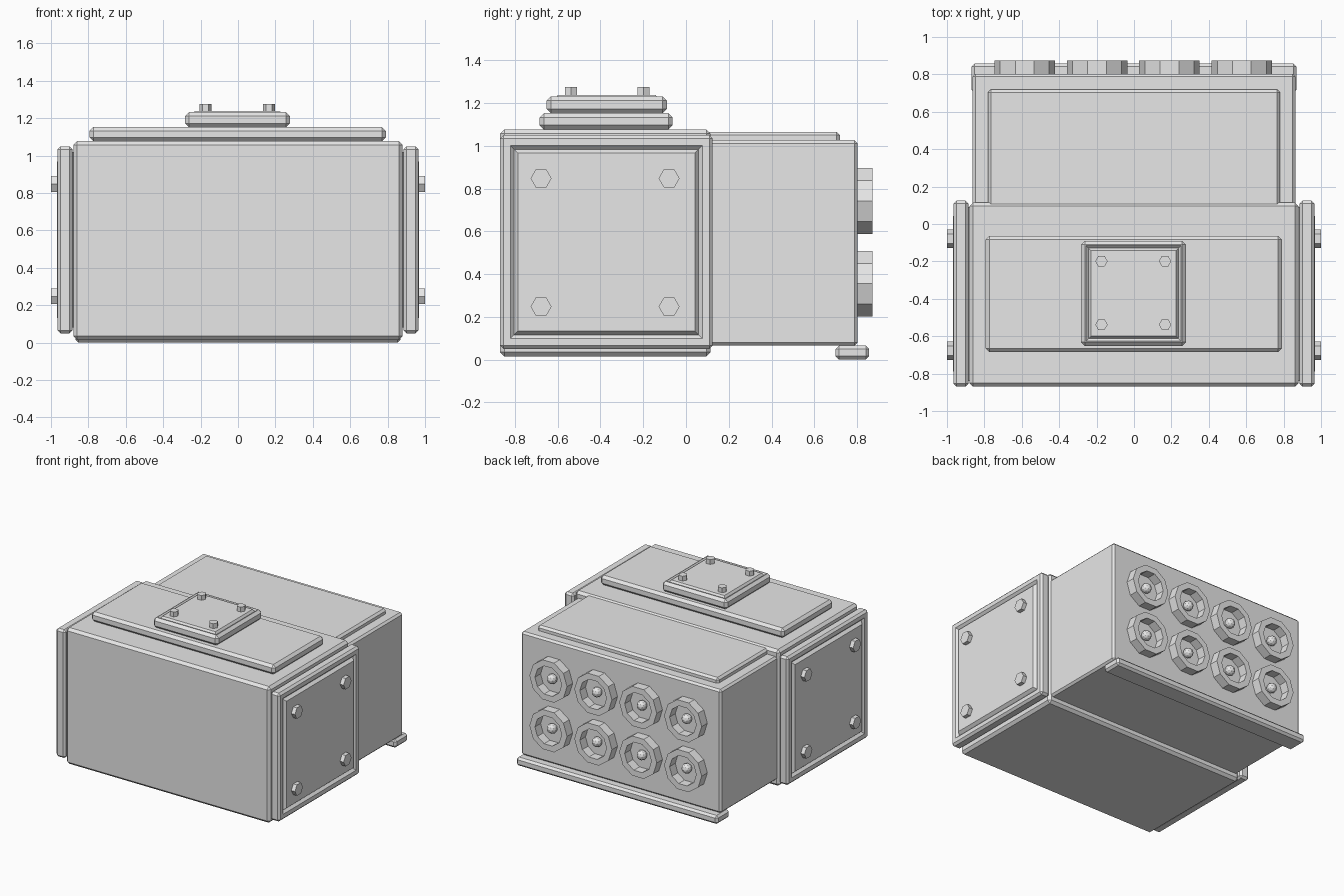
import bpy, bmesh
from math import cos, sin, tau
from mathutils import Matrix, Vector

if "Cube" in bpy.data.objects:
    bpy.data.objects.remove(bpy.data.objects["Cube"], do_unlink=True)

grey = bpy.data.materials.new("light grey")
grey.use_nodes = True
grey.diffuse_color = (0.8, 0.8, 0.8, 1)
grey.node_tree.nodes["Principled BSDF"].inputs["Base Color"].default_value = (0.8, 0.8, 0.8, 1)


def finish(name, bm):
    bmesh.ops.recalc_face_normals(bm, faces=bm.faces[:])
    mesh = bpy.data.meshes.new(name)
    bm.to_mesh(mesh)
    bm.free()
    mesh.materials.append(grey)
    obj = bpy.data.objects.new(name, mesh)
    bpy.context.collection.objects.link(obj)


def box(name, low, high, chamfer=0.0, groove_dir=None, margin=0.0, groove=0.0, lift=0.0):
    """Chamfered box; groove_dir names the face that gets a grooved raised panel."""
    low, high = Vector(low), Vector(high)
    size, centre = high - low, (low + high) / 2
    bm = bmesh.new()
    bmesh.ops.create_cube(bm, size=1)
    for v in bm.verts:
        v.co = centre + Vector(a * b for a, b in zip(v.co, size))
    bm.normal_update()
    if chamfer:
        bmesh.ops.bevel(bm, geom=bm.edges[:], offset=chamfer, segments=1,
                        profile=0.5, affect='EDGES')
    if groove_dir:
        out = Vector(groove_dir)
        bm.normal_update()
        face = max(bm.faces, key=lambda f: f.normal.dot(out))
        # Margin ring, sunken wall, then raised inner panel
        for thick, depth in ((margin, 0), (groove, -groove), (groove, groove + lift)):
            bmesh.ops.inset_region(bm, faces=[face], thickness=thick, use_even_offset=True)
            for v in face.verts:
                v.co += out * depth
            bm.normal_update()
    finish(name, bm)


def lathe(name, profile, sides, origin, u, w, closed=False):
    """Spin (radius, height) points about axis w, first corner along u."""
    u, w, origin = Vector(u), Vector(w), Vector(origin)
    v = w.cross(u)
    bm = bmesh.new()
    rings = []
    for r, h in profile:
        rings.append([bm.verts.new(origin + w * h + r * (u * cos(tau * i / sides) + v * sin(tau * i / sides)))
                      for i in range(sides)])
    pairs = list(zip(rings, rings[1:]))
    if closed:
        pairs.append((rings[-1], rings[0]))
    else:
        bm.faces.new(rings[0])
        bm.faces.new(rings[-1])
    for a, b in pairs:
        for i in range(sides):
            j = (i + 1) % sides
            bm.faces.new((a[i], a[j], b[j], b[i]))
    finish(name, bm)


X, Y, Z = (1, 0, 0), (0, 1, 0), (0, 0, 1)

# Main housings
box("front_housing", (-0.88, -0.87, 0.015), (0.88, 0.115, 1.077), 0.02)
box("rear_housing", (-0.863, 0.05, 0.065), (0.863, 0.803, 1.027), 0.015)
box("rear_foot", (-0.868, 0.70, 0), (0.868, 0.857, 0.066), 0.016)
box("rear_top_plate", (-0.78, 0.08, 1.01), (0.78, 0.72, 1.066), 0.016)

# Stacked plates on top
box("top_plate", (-0.793, -0.685, 1.077), (0.79, -0.063, 1.153), 0.02)
box("cap_plate", (-0.283, -0.652, 1.153), (0.277, -0.09, 1.232), 0.02, Z, 0.006, 0.013, 0.006)
for i, x in enumerate((-0.174, 0.166)):
    for j, y in enumerate((-0.538, -0.199)):
        lathe(f"cap_bolt_{i}{j}", [(0.033, 0), (0.033, 0.055)], 6, (x, y, 1.22), X, Z)

# Side covers with bolts
for side, s in (("left", 1), ("right", -1)):
    xs = sorted((s * 0.885, s * 0.965))
    box(f"{side}_cover", (xs[0], -0.87, 0.05), (xs[1], 0.125, 1.05), 0.016,
        (s, 0, 0), 0.032, 0.018, 0.004)
    xs = sorted((s * 0.86, s * 0.90))
    box(f"{side}_cover_spacer", (xs[0], -0.84, 0.08), (xs[1], 0.09, 1.02))
    for i, y in enumerate((-0.678, -0.079)):
        for j, z in enumerate((0.248, 0.848)):
            lathe(f"{side}_cover_bolt_{i}{j}", [(0.049, 0), (0.049, 0.06)], 6,
                  (s * 0.94, y, z), Y, (s, 0, 0))

# Two rows of round ports on the back
for i in range(4):
    for j, z in enumerate((0.355, 0.742)):
        x = -0.004 + 0.387 * (i - 1.5)
        lathe(f"port_ring_{i}{j}", [(0.162, 0), (0.162, 0.083), (0.115, 0.083), (0.115, 0)],
              10, (x, 0.79, z), X, Y, closed=True)
        ball = bmesh.new()
        bmesh.ops.create_icosphere(ball, subdivisions=2, radius=0.038,
                                   matrix=Matrix.Translation((x, 0.825, z)))
        finish(f"port_pin_{i}{j}", ball)
